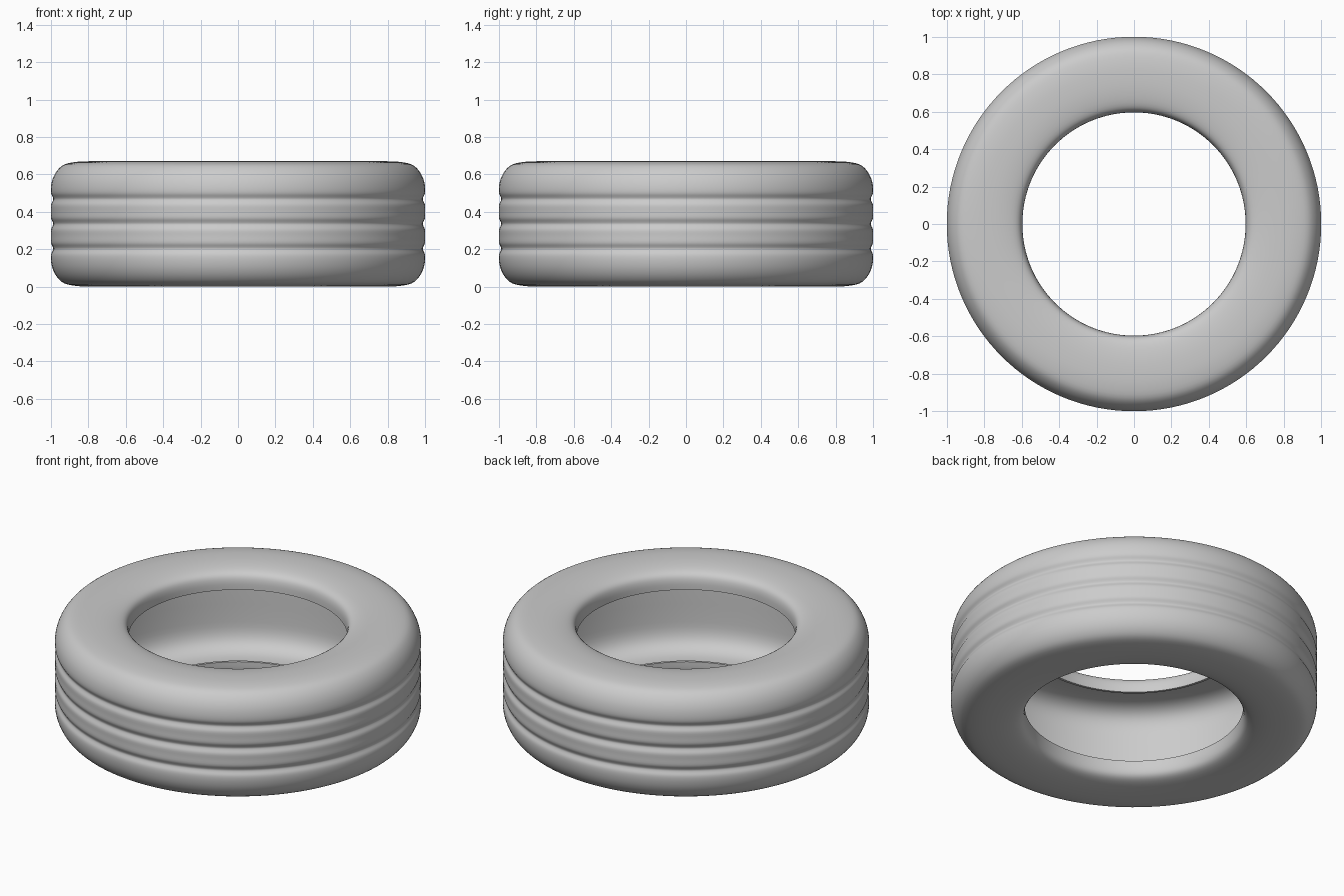
import bpy, bmesh, math
from mathutils import Vector

if "Cube" in bpy.data.objects:
    bpy.data.objects.remove(bpy.data.objects["Cube"])

MID = 0.335       # half height of the tyre
STEPS = 128

def smooth_curve(pts, n=3):
    """Catmull-Rom curve through an open list of (radius, z) points."""
    p = [Vector(q) for q in pts]
    p = [2 * p[0] - p[1]] + p + [2 * p[-1] - p[-2]]
    out = []
    for a, b, c, d in zip(p, p[1:], p[2:], p[3:]):
        for i in range(n):
            t = i / n
            out.append(0.5 * (2 * b + (c - a) * t + (2 * a - 5 * b + 4 * c - d) * t * t
                              + (3 * b - a - 3 * c + d) * t ** 3))
    return out + [p[-2]]

def mirrored(half):
    """Complete an upper half profile (ending at mid height) downwards."""
    return half + [(r, 2 * MID - z) for r, z in reversed(half[:-1])]

# Outer skin: bead lip, sidewall, shoulder, tread with three shallow grooves
outer = smooth_curve(mirrored([
    (0.597, 0.552), (0.599, 0.60), (0.613, 0.635), (0.65, 0.655), (0.72, 0.667),
    (0.80, 0.67), (0.87, 0.666), (0.93, 0.652), (0.967, 0.62), (0.99, 0.578),
    (1.0, 0.535), (1.0, 0.50), (0.991, 0.479), (0.988, 0.468), (0.991, 0.457),
    (1.0, 0.436), (1.0, 0.40), (1.0, 0.367), (0.991, 0.346), (0.988, MID)]))

# Inner lining: hollow cavity behind the bead
inner = smooth_curve(mirrored([
    (0.612, 0.552), (0.622, 0.595), (0.65, 0.625), (0.72, 0.642), (0.80, 0.645),
    (0.88, 0.635), (0.935, 0.60), (0.962, 0.54), (0.967, 0.45), (0.967, MID)]))

# Revolve the closed cross-section
bm = bmesh.new()
loop = [bm.verts.new((p.x, 0, p.y)) for p in outer + inner[::-1]]
edges = [bm.edges.new((a, b)) for a, b in zip(loop, loop[1:] + loop[:1])]
bmesh.ops.spin(bm, geom=loop + edges, cent=(0, 0, 0), axis=(0, 0, 1),
               angle=2 * math.pi, steps=STEPS, use_merge=False)
bmesh.ops.remove_doubles(bm, verts=bm.verts, dist=1e-4)
bmesh.ops.recalc_face_normals(bm, faces=bm.faces)
mesh = bpy.data.meshes.new("tyre")
bm.to_mesh(mesh)
bm.free()

tyre = bpy.data.objects.new("tyre", mesh)
bpy.context.collection.objects.link(tyre)
bpy.context.view_layer.objects.active = tyre
tyre.select_set(True)
bpy.ops.object.shade_smooth_by_angle(angle=math.radians(50))
